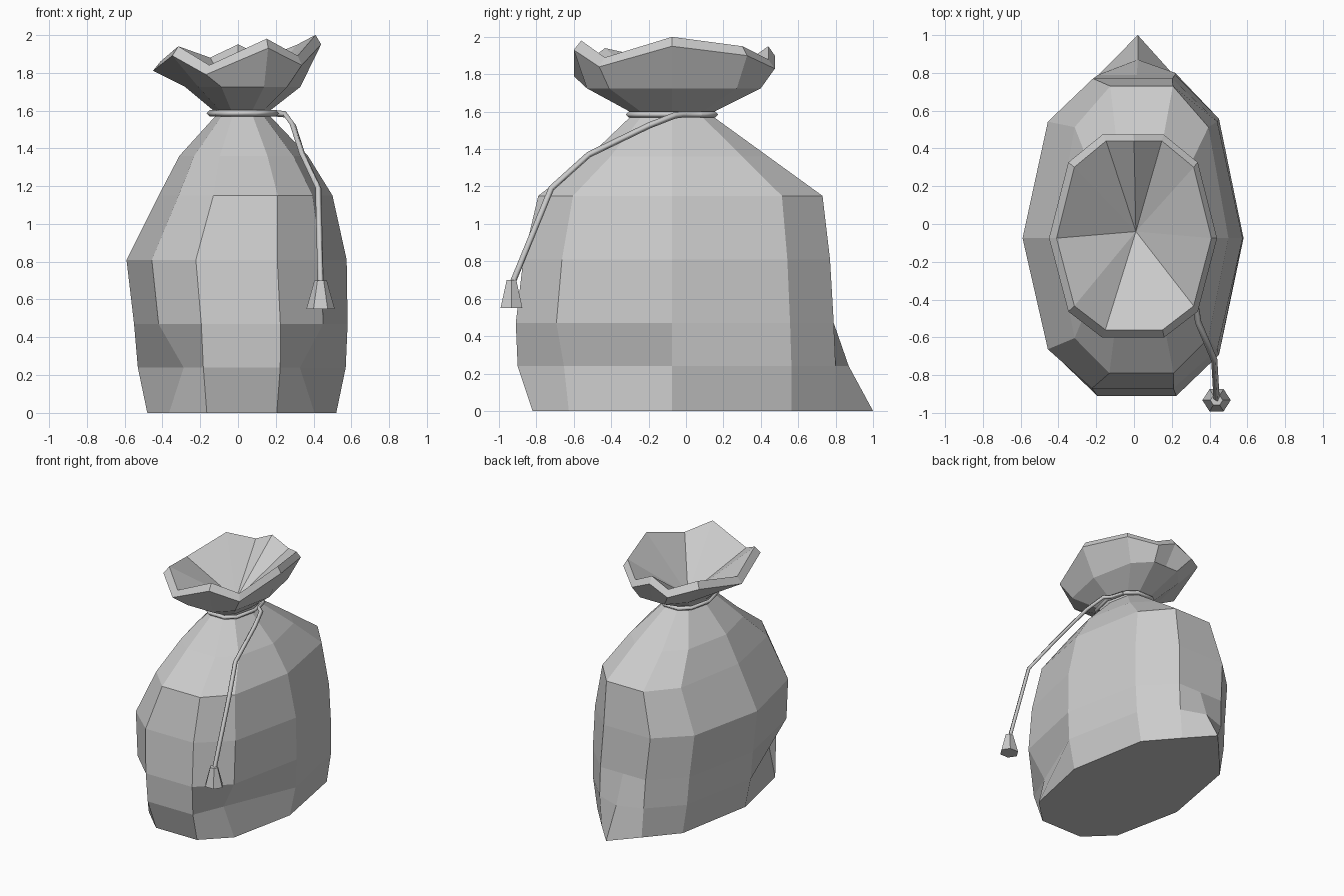
import bpy, bmesh, math
from mathutils import Vector

if "Cube" in bpy.data.objects:
    bpy.data.objects.remove(bpy.data.objects["Cube"])

# Shared outline: (x, y) factors for the 11 columns, counter-clockwise from front left
OUTLINE = [(-.37, -1), (.37, -1), (.77, -.74), (1, 0), (.77, .73), (.36, 1),
           (0, 1), (-.36, 1), (-.77, .73), (-1, 0), (-.77, -.74)]
MID_Y = -.075


def ring(z, left, right, front, back):
    """One loop of the sack, fitted to its four extents."""
    pts = []
    for u, v in OUTLINE:
        x = (left + right) / 2 * (1 - abs(u)) + u * (right if u > 0 else -left)
        y = MID_Y + v * ((back - MID_Y) if v > 0 else (MID_Y - front))
        pts.append(Vector((x, y, z)))
    return pts


def make_object(name, bm):
    bmesh.ops.recalc_face_normals(bm, faces=bm.faces)
    mesh = bpy.data.meshes.new(name)
    bm.to_mesh(mesh)
    bm.free()
    ob = bpy.data.objects.new(name, mesh)
    bpy.context.collection.objects.link(ob)
    return ob


def loft(bm, loops):
    rows = [[bm.verts.new(p) for p in loop] for loop in loops]
    n = len(rows[0])
    for a, b in zip(rows, rows[1:]):
        for i in range(n):
            j = (i + 1) % n
            bm.faces.new((a[i], a[j], b[j], b[i]))
    return rows


# Sack loops: z, left, right, front, back
loops = [ring(*r) for r in [
    (0, -.48, .52, -.82, .80),
    (.24, -.53, .57, -.90, .80),
    (.47, -.55, .58, -.91, .79),
    (.81, -.59, .575, -.87, .77),
    (1.15, -.42, .50, -.79, .73),
    (1.36, -.31, .37, -.52, .44),
    (1.57, -.12, .17, -.30, .15),
    (1.60, -.13, .17, -.30, .15),
    (1.725, -.28, .33, -.53, .40),
]]

# Rear corner pulled out at the floor, and a pinched crease on each front side
loops[0][6].y, loops[1][6].y = 1.0, .87
for corner, front, side in ((2, 1, 3), (10, 0, 9)):
    loops[1][corner] = loops[1][front].lerp(loops[1][side], .3)

# Wavy rim, sloped lip and funnel-shaped mouth
rim = ring(0, -.45, .44, -.60, .475)
lip = ring(0, -.41, .41, -.56, .44)
heights = [1.79, 1.93, 1.84, 1.95, 1.90, 1.83, 1.90, 1.83, 1.89, 1.81, 1.89]
for p, q, z in zip(rim, lip, heights):
    p.z, q.z = z, z + .05
loops += [rim, lip]

bm = bmesh.new()
rows = loft(bm, loops)
bm.faces.new(rows[0])
centre = bm.verts.new((.01, -.04, 1.61))
top = rows[-1]
for i in range(len(top)):
    bm.faces.new((top[i], top[(i + 1) % len(top)], centre))
make_object("sack", bm)


def cord(name, points, radius, cyclic=False):
    """Square-section cord along a polyline."""
    cu = bpy.data.curves.new(name, 'CURVE')
    cu.dimensions = '3D'
    cu.bevel_depth = radius
    cu.bevel_resolution = 0
    cu.use_fill_caps = True
    sp = cu.splines.new('POLY')
    sp.points.add(len(points) - 1)
    for p, co in zip(sp.points, points):
        p.co = (*co, 1)
    sp.use_cyclic_u = cyclic
    ob = bpy.data.objects.new(name, cu)
    bpy.context.collection.objects.link(ob)
    return ob


# Tie around the neck and its hanging end
cord("neck_tie", ring(1.585, -.15, .20, -.305, .155), .017, True)
cord("hanging_cord", [(.17, .08, 1.585), (.20, -.02, 1.585), (.25, -.06, 1.58),
                      (.29, -.20, 1.525), (.34, -.52, 1.37),
                      (.425, -.72, 1.19), (.437, -.925, .69)], .017)

# Six-sided tassel at the cord end
bm = bmesh.new()
tassel = [[(.437 + r * math.cos(k * math.pi / 3), -.933 + .9 * r * math.sin(k * math.pi / 3), z)
           for k in range(6)] for z, r in ((.55, .075), (.70, .033))]
rows = loft(bm, tassel)
for row in rows:
    bm.faces.new(row)
make_object("tassel", bm)
